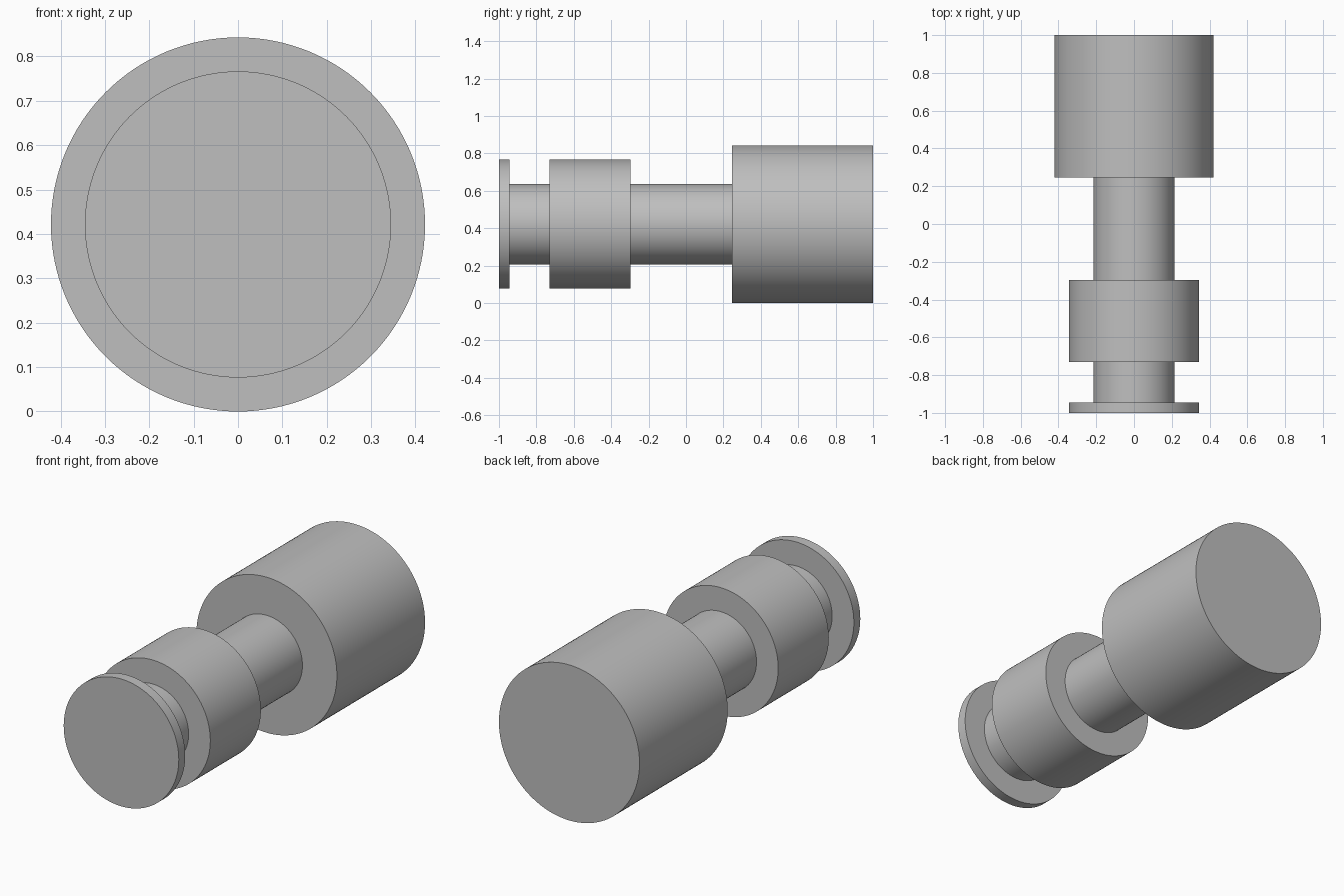
import bpy
import bmesh
import math
from mathutils import Vector

cube = bpy.data.objects.get("Cube")
if cube:
    bpy.data.objects.remove(cube, do_unlink=True)

SIDES = 128
HEAD, COLLAR, SHAFT = 0.4215, 0.345, 0.215   # radii
AXIS_Z = HEAD

# Plain grey for the whole turned part
grey = bpy.data.materials.new("plain grey")
grey.use_nodes = True
colour = (0.52, 0.52, 0.52, 1)
grey.diffuse_color = colour
grey.node_tree.nodes["Principled BSDF"].inputs["Base Color"].default_value = colour

# Stepped sections from front to back: radius, start, end
sections = [
    (COLLAR, -1.0, -0.945),    # front flange
    (SHAFT, -0.945, -0.73),    # neck
    (COLLAR, -0.73, -0.297),   # collar
    (SHAFT, -0.297, 0.245),    # shaft
    (HEAD, 0.245, 1.0),        # head
]
profile = [(0, -1.0)]
for radius, start, end in sections:
    profile += [(radius, start), (radius, end)]
profile.append((0, 1.0))

# Turn the profile about the y axis into one closed solid
bm = bmesh.new()
verts = [bm.verts.new((r, y, AXIS_Z)) for r, y in profile]
edges = [bm.edges.new(pair) for pair in zip(verts, verts[1:])]
bmesh.ops.spin(bm, geom=verts + edges, cent=Vector((0, 0, AXIS_Z)),
               axis=Vector((0, 1, 0)), angle=math.tau, steps=SIDES)
bmesh.ops.remove_doubles(bm, verts=bm.verts[:], dist=0.0001)
bmesh.ops.recalc_face_normals(bm, faces=bm.faces[:])

mesh = bpy.data.meshes.new("stepped_spindle")
bm.to_mesh(mesh)
bm.free()
mesh.materials.append(grey)
spindle = bpy.data.objects.new("stepped_spindle", mesh)
bpy.context.collection.objects.link(spindle)

# Smooth round walls, crisp shoulders
bpy.ops.object.select_all(action="DESELECT")
spindle.select_set(True)
bpy.context.view_layer.objects.active = spindle
bpy.ops.object.shade_smooth_by_angle(angle=math.radians(30))
